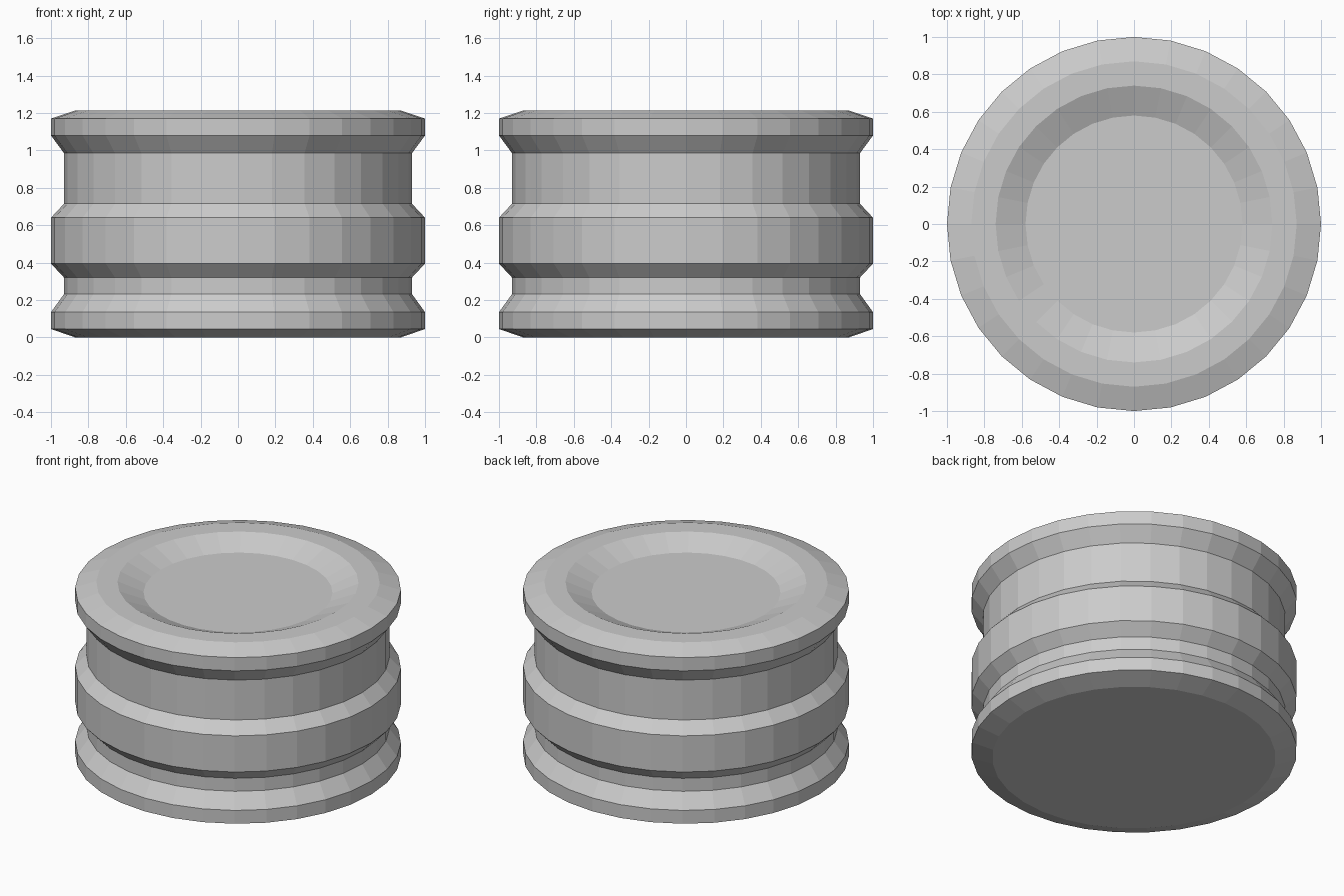
import bpy, bmesh, math

if "Cube" in bpy.data.objects:
    bpy.data.objects.remove(bpy.data.objects["Cube"])

SIDES = 32

# Half profile (radius, height), from underside to the dished top
PROFILE = [
    (0.87, 0.0), (1.0, 0.045), (1.0, 0.135),     # bottom flange
    (0.93, 0.232), (0.93, 0.32),                 # lower groove
    (1.0, 0.395), (1.0, 0.64),                   # middle band
    (0.93, 0.715), (0.93, 0.985),                # upper groove
    (1.0, 1.08), (1.0, 1.17), (0.87, 1.213),     # top flange
    (0.74, 1.213), (0.58, 1.145),                # rim and dished recess
]


def lathe(name, profile, sides):
    bm = bmesh.new()
    rings = []
    for r, z in profile:
        rings.append([bm.verts.new((r * math.cos(math.tau * i / sides),
                                    r * math.sin(math.tau * i / sides), z))
                      for i in range(sides)])
    for a, b in zip(rings, rings[1:]):
        for i in range(sides):
            j = (i + 1) % sides
            bm.faces.new((a[i], a[j], b[j], b[i]))
    bm.faces.new(rings[0][::-1])
    bm.faces.new(rings[-1])
    mesh = bpy.data.meshes.new(name)
    bm.to_mesh(mesh)
    bm.free()
    obj = bpy.data.objects.new(name, mesh)
    bpy.context.collection.objects.link(obj)
    return obj


# Grooved round body, flat-shaded
lathe("grooved_drum", PROFILE, SIDES)
